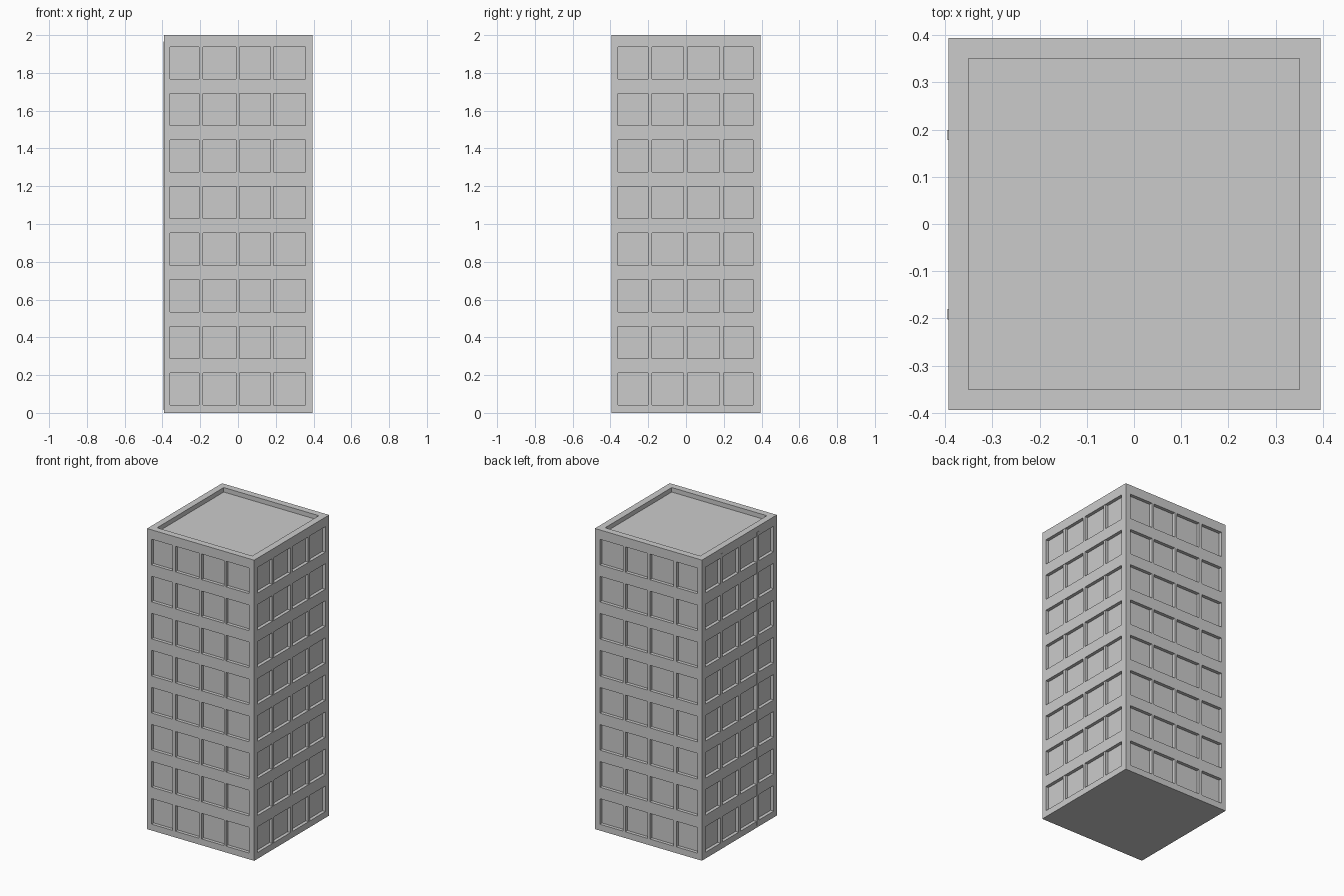
import bpy, bmesh
from mathutils import Matrix, Vector

if "Cube" in bpy.data.objects:
    bpy.data.objects.remove(bpy.data.objects["Cube"])

X0, X1, Y = -0.393, 0.395, 0.394     # outer wall faces
H, DEPTH = 2.0, 0.022                # height and window recess depth
FLOORS, SILL, PITCH, WIN_H = 8, 0.042, 0.2465, 0.170


def add_box(bm, x0, x1, y0, y1, z0, z1):
    size = Vector((x1 - x0, y1 - y0, z1 - z0))
    mid = Vector((x0 + x1, y0 + y1, z0 + z1)) / 2
    bmesh.ops.create_cube(bm, size=1, matrix=Matrix.Translation(mid) @ Matrix.Diagonal((*size, 1)))


def make_object(name, boxes):
    bm = bmesh.new()
    for b in boxes:
        add_box(bm, *b)
    mesh = bpy.data.meshes.new(name)
    bm.to_mesh(mesh)
    bm.free()
    ob = bpy.data.objects.new(name, mesh)
    bpy.context.collection.objects.link(ob)
    return ob


# Tower block
tower = make_object("tower_walls", [(X0, X1, -Y, Y, 0, H)])

# Recesses: roof tray and rows of windows on all four sides
front_spans = [(-0.361, -0.206), (-0.185, -0.010), (0.008, 0.171), (0.188, 0.357)]
side_spans = [(-0.361, -0.012), (0.008, 0.354)]   # split by the side mullions
cuts = [(-0.35, 0.35, -0.35, 0.35, H - 0.03, H + 0.1)]
for i in range(FLOORS):
    z0 = SILL + PITCH * i
    z1 = z0 + WIN_H
    for a, b in front_spans:
        cuts.append((a, b, -Y - 0.1, -Y + DEPTH, z0, z1))
        cuts.append((a, b, Y - DEPTH, Y + 0.1, z0, z1))
    for a, b in side_spans:
        cuts.append((X0 - 0.1, X0 + DEPTH, a, b, z0, z1))
        cuts.append((X1 - DEPTH, X1 + 0.1, a, b, z0, z1))
cutter = make_object("recess_cutter", cuts)
cutter.hide_render = True
cutter.hide_set(True)
mod = tower.modifiers.new("recesses", 'BOOLEAN')
mod.operation = 'DIFFERENCE'
mod.solver = 'EXACT'
mod.object = cutter

# Side mullions: stand slightly proud on the left, slightly set back on the right
for name, y0, y1 in (("front_side_mullion", -0.202, -0.180), ("back_side_mullion", 0.178, 0.199)):
    make_object(name, [(X0 - 0.002, X1 - 0.003, y0, y1, 0.015, 1.965)])
